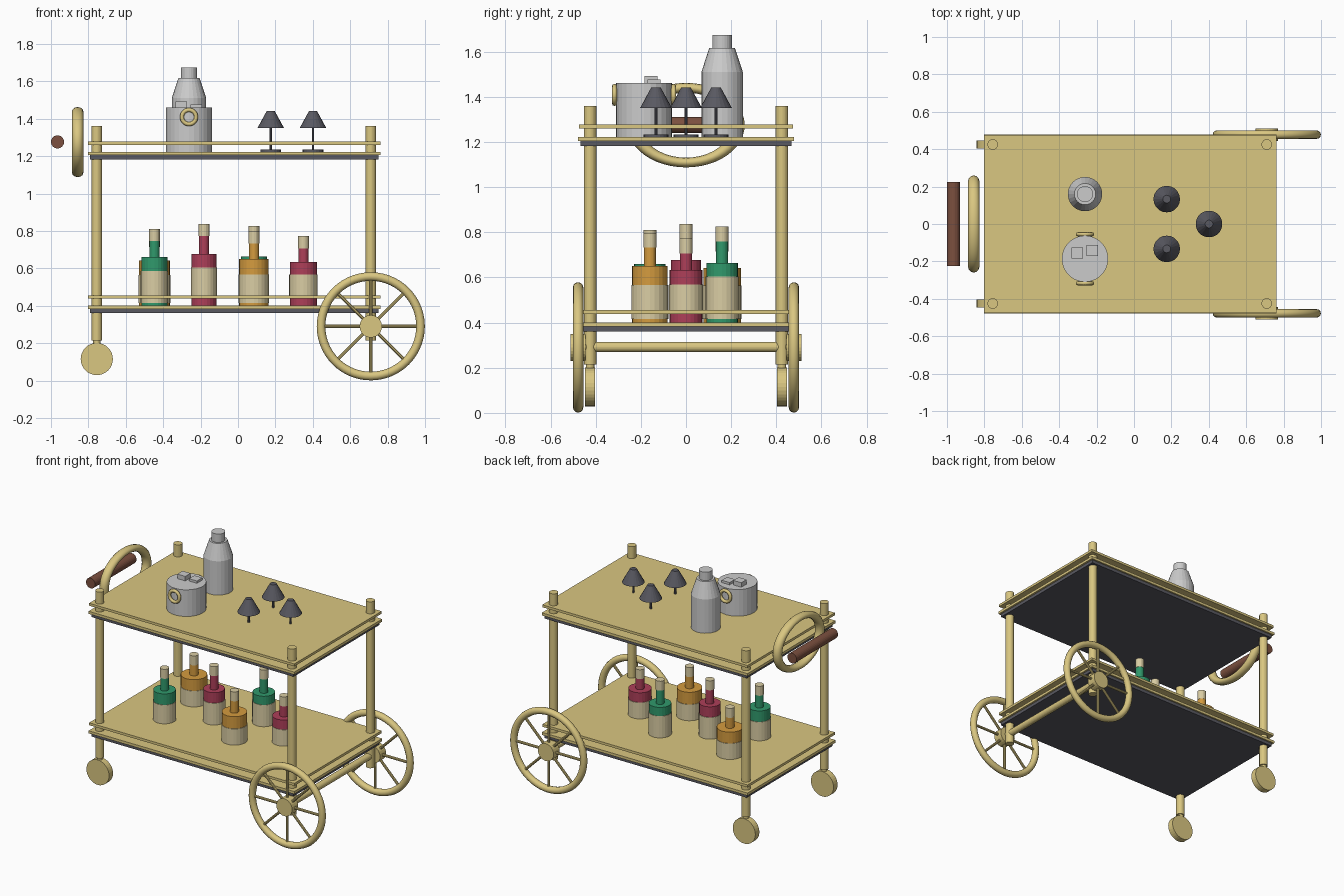
import bpy, bmesh
from math import pi, sin, cos
from mathutils import Matrix

if "Cube" in bpy.data.objects:
    bpy.data.objects.remove(bpy.data.objects["Cube"])


def material(name, rgb):
    m = bpy.data.materials.new(name)
    m.diffuse_color = (*rgb, 1)
    m.use_nodes = True
    m.node_tree.nodes["Principled BSDF"].inputs["Base Color"].default_value = m.diffuse_color
    return m


GOLD = material("gold", (0.70, 0.57, 0.22))
DARK = material("dark", (0.10, 0.10, 0.12))
WOOD = material("wood", (0.20, 0.08, 0.05))
CREAM = material("cream", (0.70, 0.61, 0.37))
RED = material("red", (0.42, 0.05, 0.10))
GREEN = material("green", (0.03, 0.32, 0.15))
ORANGE = material("orange", (0.66, 0.33, 0.05))
ROT = {'Z': Matrix(), 'Y': Matrix.Rotation(pi / 2, 4, 'X'), 'X': Matrix.Rotation(pi / 2, 4, 'Y')}


def finish(name, bm, loc, mat, smooth=False):
    bmesh.ops.recalc_face_normals(bm, faces=bm.faces)
    me = bpy.data.meshes.new(name)
    bm.to_mesh(me)
    bm.free()
    ob = bpy.data.objects.new(name, me)
    bpy.context.collection.objects.link(ob)
    ob.location = loc
    if mat:
        me.materials.append(mat)
    for p in me.polygons:
        p.use_smooth = smooth
    return ob


def box(name, size, loc, mat=None):
    bm = bmesh.new()
    bmesh.ops.create_cube(bm, size=1, matrix=Matrix.Diagonal((*size, 1)))
    return finish(name, bm, loc, mat)


def lathe(name, profile, loc, mat=None, n=24):
    """Capped solid of revolution from (radius, height) points."""
    bm = bmesh.new()
    rings = [[bm.verts.new((r * cos(2 * pi * i / n), r * sin(2 * pi * i / n), z)) for i in range(n)]
             for r, z in profile]
    for a, b in zip(rings, rings[1:]):
        for i in range(n):
            j = (i + 1) % n
            bm.faces.new((a[i], a[j], b[j], b[i]))
    bm.faces.new(rings[0])
    bm.faces.new(rings[-1])
    return finish(name, bm, loc, mat)


def rod(name, r, length, loc, mat=None, axis='Z', n=24):
    """Cylinder centred on loc."""
    bm = bmesh.new()
    bmesh.ops.create_cone(bm, cap_ends=True, segments=n, radius1=r, radius2=r,
                          depth=length, matrix=ROT[axis])
    return finish(name, bm, loc, mat)


def ring(name, major, minor, loc, mat, axis, n=48, m=12):
    bm = bmesh.new()
    rings = []
    for i in range(n):
        a = 2 * pi * i / n
        rings.append([bm.verts.new(((major + minor * cos(t)) * cos(a),
                                    (major + minor * cos(t)) * sin(a), minor * sin(t)))
                      for t in (2 * pi * k / m for k in range(m))])
    for i in range(n):
        a, b = rings[i], rings[(i + 1) % n]
        for k in range(m):
            l = (k + 1) % m
            bm.faces.new((a[k], b[k], b[l], a[l]))
    bm.transform(ROT[axis])
    return finish(name, bm, loc, mat, True)


# shelves: dark underside, gold plate, raised gold plate
for level, z in (("lower", 0.361), ("upper", 1.183)):
    box(level + "_shelf_underside", (1.54, 0.934, 0.022), (-0.02, 0, z + 0.011), DARK)
    box(level + "_shelf_plate", (1.566, 0.956, 0.018), (-0.02, 0, z + 0.031), GOLD)
    box(level + "_shelf_rail", (1.562, 0.95, 0.017), (-0.02, 0, z + 0.086), GOLD)

XB, XF, YP = 0.71, -0.755, 0.425
WZ = 0.29
for side, s in (("front", -1), ("back", 1)):
    # posts
    for end, x in (("left", XF), ("right", XB)):
        rod(f"{side}_{end}_post", 0.028, 1.145, (x, s * YP, 0.7875), GOLD)
    # casters
    rod(side + "_caster_stem", 0.019, 0.06, (XF, s * YP, 0.2), GOLD, n=16)
    rod(side + "_caster_wheel", 0.086, 0.044, (XF, s * YP, 0.115), GOLD, 'Y', 32)
    # big spoked wheels
    y = s * 0.478
    ring(side + "_wheel_rim", 0.266, 0.023, (XB, y, WZ), GOLD, 'Y', 56)
    rod(side + "_wheel_hub", 0.06, 0.066, (XB, y, WZ), GOLD, 'Y')
    for k in range(4):
        sp = rod(f"{side}_wheel_spokes_{k + 1}", 0.009, 0.53, (XB, y, WZ), GOLD, n=10)
        sp.rotation_euler = (0, k * pi / 4, 0)
rod("wheel_axle", 0.023, 0.93, (XB, 0, WZ + 0.002), GOLD, 'Y')

# push handle: oval ring and wooden grip
handle = ring("handle_ring", 0.23, 0.03, (-0.857, 0, 1.275), GOLD, 'X')
handle.scale = (1, 1, 0.72)
rod("handle_grip", 0.035, 0.45, (-0.965, 0, 1.276), WOOD, 'Y')

# bottles: x, y, radius, shoulder, top, label bottom, label top, colour
bottles = [
    (-0.447, -0.16, 0.070, 0.660, 0.810, 0.415, 0.585, GREEN),
    (-0.447, 0.16, 0.083, 0.642, 0.780, 0.415, 0.565, ORANGE),
    (-0.182, 0.00, 0.067, 0.677, 0.838, 0.455, 0.605, RED),
    (0.085, -0.16, 0.079, 0.650, 0.797, 0.415, 0.567, ORANGE),
    (0.085, 0.16, 0.070, 0.664, 0.825, 0.415, 0.605, GREEN),
    (0.350, 0.00, 0.073, 0.634, 0.772, 0.455, 0.568, RED)]
for i, (x, y, r, sh, top, l0, l1, col) in enumerate(bottles, 1):
    lathe(f"bottle_{i}", [(r, 0.40), (r, sh), (0.027, sh), (0.027, top - 0.05)], (x, y, 0), col)
    rod(f"bottle_{i}_label", r + 0.003, l1 - l0, (x, y, (l0 + l1) / 2), CREAM)
    rod(f"bottle_{i}_cap", 0.029, 0.065, (x, y, top - 0.0325), CREAM, n=16)

# shaker
lathe("shaker", [(0.092, 1.22), (0.092, 1.51), (0.057, 1.617), (0.043, 1.617), (0.043, 1.675)],
      (-0.262, 0.16, 0))

# ice bucket with ring handles and ice
BX, BY = -0.262, -0.186
rod("ice_bucket", 0.124, 0.24, (BX, BY, 1.341), n=28)
for side, s in (("front", -1), ("back", 1)):
    ring(side + "_bucket_ring", 0.038, 0.011, (BX, BY + s * 0.131, 1.409), GOLD, 'Y', 24, 8)
box("ice_cube_1", (0.06, 0.058, 0.058), (-0.303, -0.155, 1.463))
box("ice_cube_2", (0.06, 0.058, 0.058), (-0.223, -0.142, 1.448))

# small cone-topped glasses
for i, (x, y) in enumerate([(0.175, 0.133), (0.175, -0.133), (0.401, 0)], 1):
    rod(f"glass_{i}_base", 0.055, 0.012, (x, y, 1.228), DARK, n=20)
    rod(f"glass_{i}_stem", 0.007, 0.13, (x, y, 1.29), DARK, n=10)
    lathe(f"glass_{i}_bowl", [(0.071, 1.35), (0.021, 1.442)], (x, y, 0), DARK, 20)
